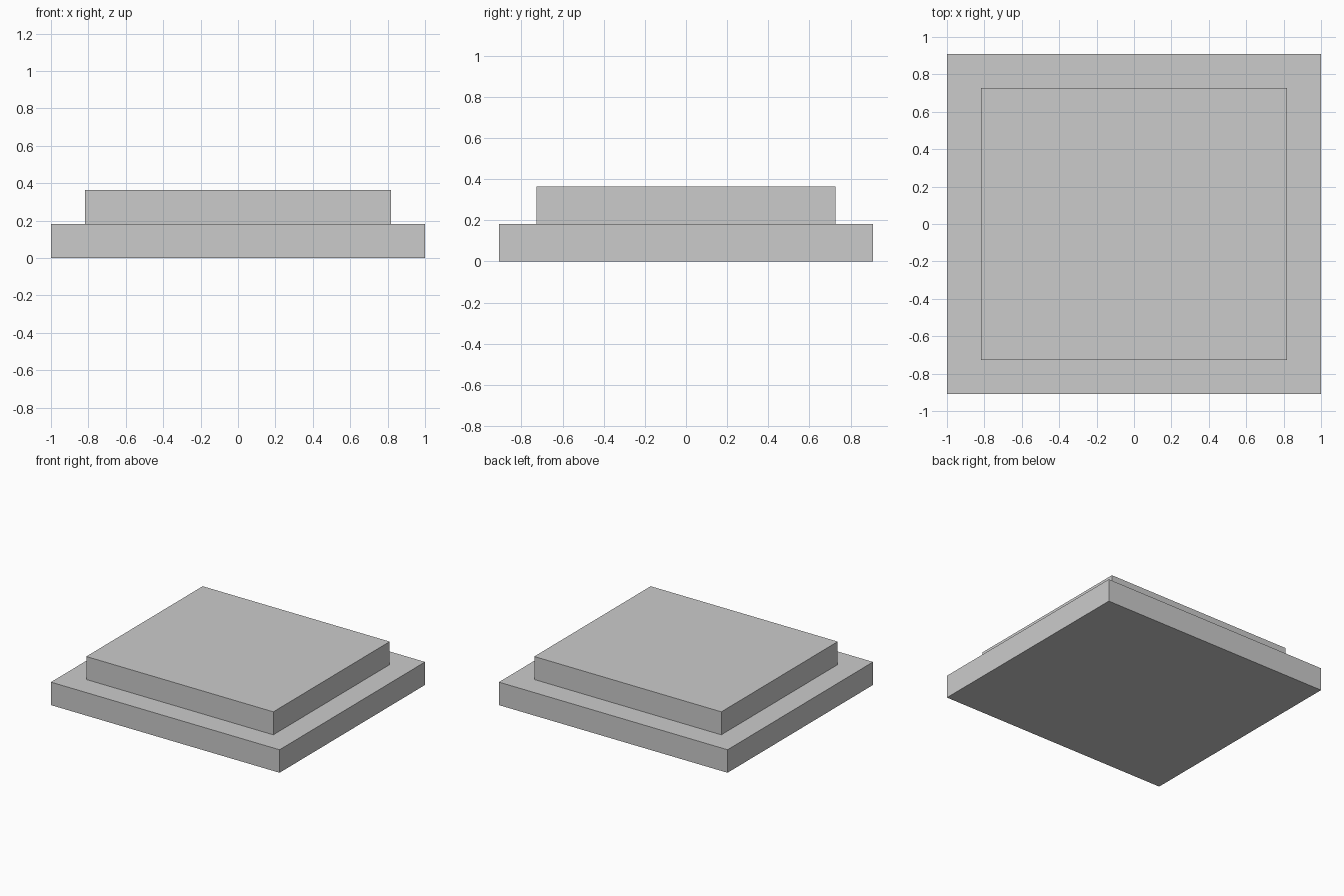
import bpy

if "Cube" in bpy.data.objects:
    bpy.data.objects.remove(bpy.data.objects["Cube"])

STEP = 1 / 11  # the model sits on a regular grid of 11 steps per unit


def slab(name, half_x, half_y, z0, z1):
    bpy.ops.mesh.primitive_cube_add(size=1, location=(0, 0, (z0 + z1) / 2 * STEP))
    ob = bpy.context.object
    ob.name = name
    ob.scale = (2 * half_x * STEP, 2 * half_y * STEP, (z1 - z0) * STEP)
    bpy.ops.object.transform_apply(location=False, rotation=False, scale=True)
    return ob


# Wide bottom step and smaller step stacked on it
slab("lower_step", 11, 10, 0, 2)
slab("upper_step", 9, 8, 2, 4)
